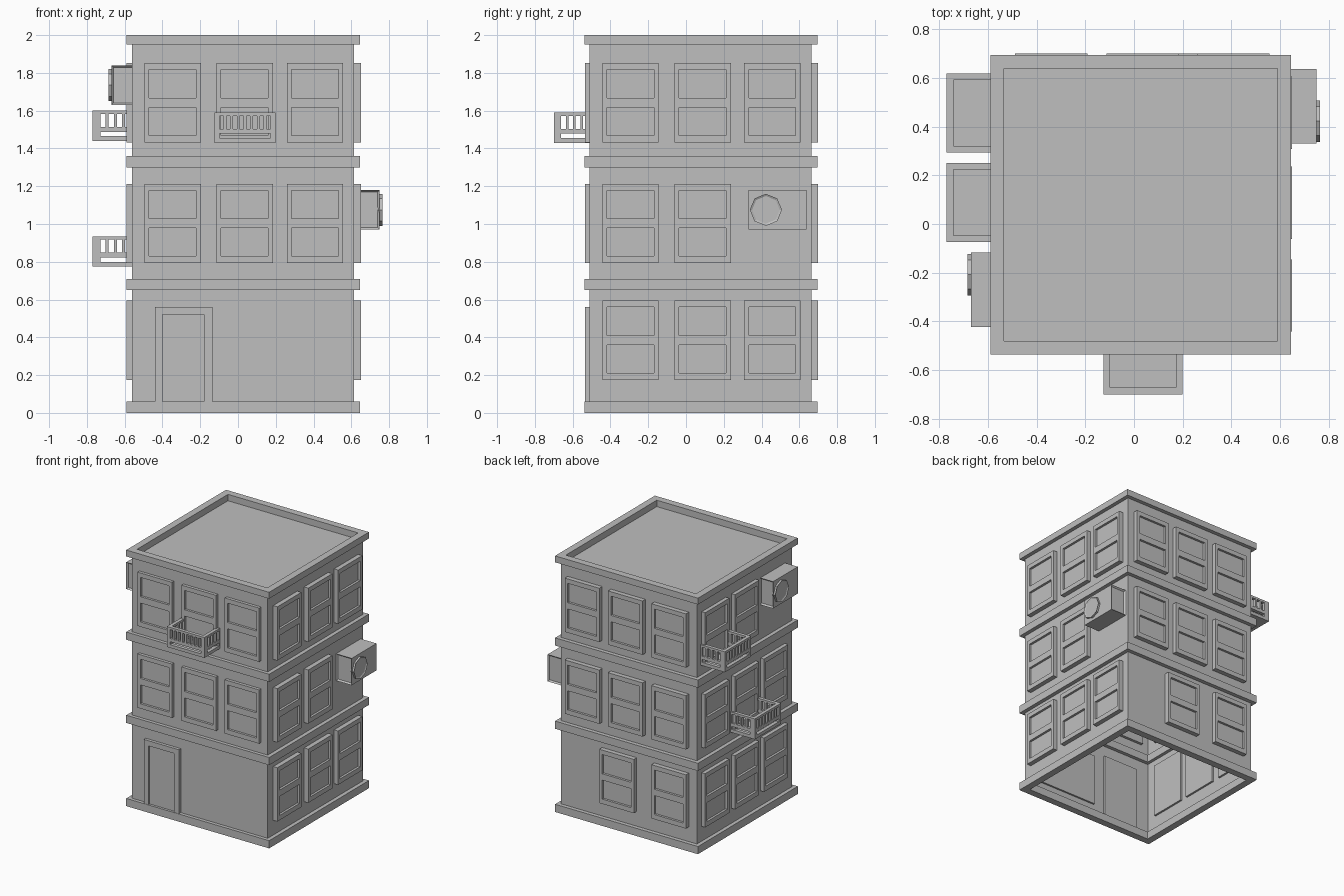
import bpy
import bmesh
from math import radians
from mathutils import Matrix, Vector

cube = bpy.data.objects.get("Cube")
if cube:
    bpy.data.objects.remove(cube, do_unlink=True)

grey = bpy.data.materials.new("plain_grey")
grey.use_nodes = True
GREY = (0.52, 0.52, 0.52, 1)
grey.diffuse_color = GREY
grey.node_tree.nodes["Principled BSDF"].inputs["Base Color"].default_value = GREY

# Wall planes and the planes of the window fronts, as distances from the axis
SIDES = ("front", "right", "back", "left")
ANGLE = {s: radians(90 * i) for i, s in enumerate(SIDES)}
WALL = dict(front=0.51, right=0.614, back=0.664, left=0.56)
FACE = dict(front=0.534, right=0.65, back=0.70, left=0.59)


def place(side, distance, u=0, z=0):
    """Local x runs along the wall, local -y points out of it."""
    return Matrix.Rotation(ANGLE[side], 4, 'Z') @ Matrix.Translation((u, -distance, z))


def add(name, mesh, matrix=Matrix()):
    obj = bpy.data.objects.new(name, mesh)
    obj.matrix_world = matrix
    bpy.context.collection.objects.link(obj)
    return obj


def finish(name, bm):
    bmesh.ops.recalc_face_normals(bm, faces=bm.faces)
    mesh = bpy.data.meshes.new(name)
    bm.to_mesh(mesh)
    bm.free()
    mesh.materials.append(grey)
    return mesh


def box_bm(lo, hi):
    bm = bmesh.new()
    lo, hi = Vector(lo), Vector(hi)
    bmesh.ops.create_cube(bm, size=1, matrix=Matrix.Translation((lo + hi) / 2)
                          @ Matrix.Diagonal((*(hi - lo), 1)))
    return bm


def grid(xs, zs, is_hole):
    """Upright sheet of cells; returns it with the list of hole cells."""
    bm = bmesh.new()
    v = [[bm.verts.new((x, 0, z)) for z in zs] for x in xs]
    holes = []
    for i in range(len(xs) - 1):
        for j in range(len(zs) - 1):
            f = bm.faces.new((v[i][j], v[i + 1][j], v[i + 1][j + 1], v[i][j + 1]))
            if is_hole(i, j):
                holes.append(f)
    return bm, holes


def recessed_panel(name, xs, zs, is_hole, recess, depth):
    """Closed slab whose hole cells are sunk into its front."""
    bm, holes = grid(xs, zs, is_hole)
    rim = [e for e in bm.edges if e.is_boundary]
    back = bmesh.ops.extrude_edge_only(bm, edges=rim)["geom"]
    bmesh.ops.translate(bm, vec=(0, depth, 0),
                        verts=[g for g in back if isinstance(g, bmesh.types.BMVert)])
    bmesh.ops.holes_fill(bm, edges=[g for g in back if isinstance(g, bmesh.types.BMEdge)
                                    and g.is_boundary])
    sunk = bmesh.ops.extrude_discrete_faces(bm, faces=holes)["faces"]
    bmesh.ops.translate(bm, vec=(0, recess, 0), verts=[w for f in sunk for w in f.verts])
    return finish(name, bm)


def pierced_sheet(name, xs, zs, is_hole, matrix, thickness):
    """Slab cut right through at the hole cells."""
    bm, holes = grid(xs, zs, is_hole)
    bmesh.ops.delete(bm, geom=holes, context='FACES')
    obj = add(name, finish(name, bm), matrix)
    mod = obj.modifiers.new("thickness", 'SOLIDIFY')
    mod.thickness = thickness
    mod.offset = 0
    return obj


# Open wall shell and roof slab
shell = box_bm((-0.56, -0.51, 0.01), (0.614, 0.664, 1.96))
bmesh.ops.delete(shell, geom=[f for f in shell.faces if abs(f.normal.z) > 0.5],
                 context='FACES')
add("walls", finish("walls", shell))
add("roof", finish("roof", box_bm((-0.55, -0.5, 1.935), (0.605, 0.655, 1.95))))

# Projecting rings at each floor and the parapet
flat = Matrix.Rotation(radians(-90), 4, 'X')
for name, z0, z1 in (("base_band", 0, 0.06), ("lower_band", 0.65, 0.71),
                     ("upper_band", 1.3, 1.36), ("parapet", 1.95, 2.0)):
    pierced_sheet(name, (-0.59, -0.535, 0.59, 0.645), (-0.537, -0.482, 0.64, 0.695),
                  lambda i, j: i == 1 and j == 1,
                  Matrix.Translation((0, 0, (z0 + z1) / 2)) @ flat, z1 - z0)

# Sash windows
window = recessed_panel("window", (-0.149, -0.124, 0.124, 0.149),
                        (0, 0.037, 0.185, 0.235, 0.385, 0.42),
                        lambda i, j: i == 1 and j in (1, 3), 0.018, 0.045)
FLOORS = (0.175, 0.793, 1.432)
FRONT_U = (-0.346, 0.035, 0.408)
BACK_U = (-0.408, -0.035, 0.34)
RIGHT_U = (-0.294, 0.088, 0.457)
LEFT_U = (-0.457, -0.088, 0.27)
LAYOUT = dict(front=((), FRONT_U, FRONT_U),
              right=(RIGHT_U, RIGHT_U[:2], RIGHT_U),
              back=((-0.11, 0.34), BACK_U, BACK_U),
              left=(LEFT_U, LEFT_U, LEFT_U[:2]))
for side, rows in LAYOUT.items():
    for z, row in zip(FLOORS, rows):
        for u in row:
            add(side + "_window", window, place(side, FACE[side], u, z))

# Front door and the flush panel beside it
door = recessed_panel("door", (-0.152, -0.112, 0.108, 0.152), (0, 0.46, 0.5),
                      lambda i, j: i == 1 and j == 0, 0.016, 0.04)
add("front_door", door, place("front", FACE["front"], -0.288, 0.06))
add("flush_panel", finish("flush_panel",
                          box_bm((-0.04, -0.509, 0.12), (0.5, -0.495, 0.525))))


# Balconies with pierced railings
def balcony(side, u, z, reach):
    half, t = 0.1625, 0.027
    heights = (0, 0.025, 0.048, 0.073, 0.143, 0.16)
    frame = place(side, WALL[side], u, z)

    def cuts(count, start, pitch, hole):
        return [start + i * pitch + d for i in range(count) for d in (0, hole)]

    def hole(count):
        return lambda i, j: (j == 3 and i % 2 == 1) or (j == 1 and 0 < i < 2 * count)

    front = [-half] + cuts(8, -0.134, 0.0354, 0.02) + [half]
    pierced_sheet(side + "_railing_front", front, heights, hole(8),
                  frame @ Matrix.Translation((0, t / 2 - reach, 0)), t)
    pitch = (reach - t) / 4.2
    sides = [0] + cuts(4, 0.01, pitch, pitch * 0.65) + [reach - t]
    for s in (-1, 1):
        pierced_sheet(side + "_railing_end", sides, heights, hole(4),
                      frame @ Matrix.Translation((s * (half - t / 2), 0, 0))
                      @ Matrix.Rotation(radians(-90), 4, 'Z'), t)
    add(side + "_balcony_floor", finish("balcony_floor",
        box_bm((t - half, t - reach, 0), (half - t, 0, 0.02))), frame)


balcony("front", 0.037, 1.43, 0.19)
balcony("left", LEFT_U[0], 1.44, 0.21)
balcony("left", LEFT_U[1], 0.775, 0.21)

# Wall-mounted cooling units: casing with sunk ends, and an eight-sided fan cover
casing = box_bm((-0.153, 0, -0.105), (0.153, 0.136, 0.105))
ends = [f for f in casing.faces if abs(f.normal.x) > 0.5]
bmesh.ops.inset_individual(casing, faces=ends, thickness=0.015, depth=-0.012)
casing = finish("cooling_unit", casing)
fan = bmesh.new()
bmesh.ops.create_cone(fan, cap_ends=True, segments=8, radius1=0.085, radius2=0.085,
                      depth=0.03, matrix=Matrix.Translation((-0.062, 0, 0))
                      @ Matrix.Rotation(radians(90), 4, 'X'))
rim = [f for f in fan.faces if f.normal.y < -0.9]
bmesh.ops.inset_individual(fan, faces=rim, thickness=0.012, depth=-0.006)
fan = finish("fan_cover", fan)
for side, distance, u, z in (("right", 0.75, 0.485, 1.075), ("left", 0.67, 0.27, 1.735)):
    matrix = place(side, distance, u, z)
    add(side + "_cooling_unit", casing, matrix)
    add(side + "_fan_cover", fan, matrix)
